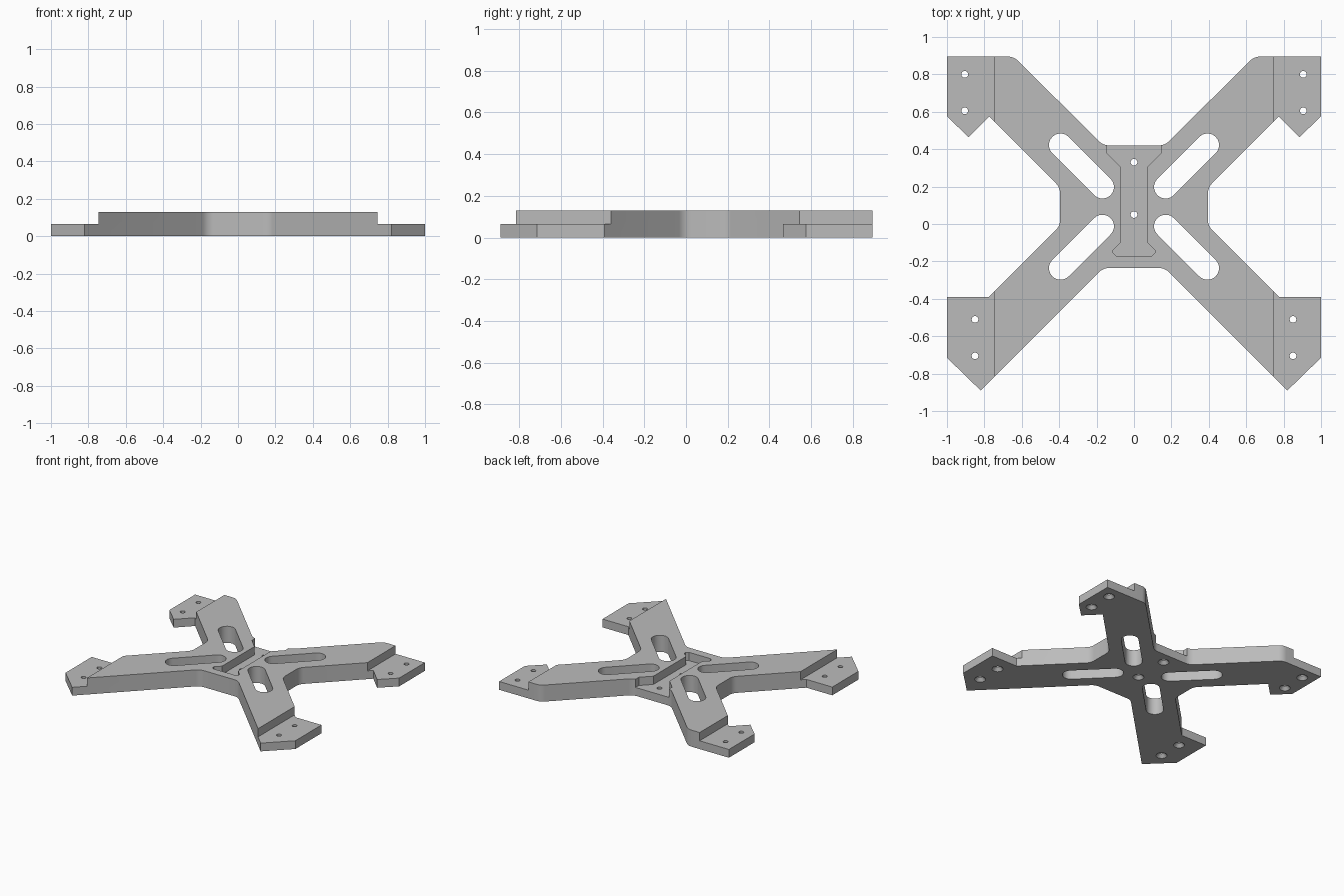
import bpy, bmesh
from math import pi, sin, cos, tan
from mathutils import Vector

if "Cube" in bpy.data.objects:
    bpy.data.objects.remove(bpy.data.objects["Cube"], do_unlink=True)

THICK, STEP = 0.13, 0.065

grey = bpy.data.materials.new("plain grey")
grey.use_nodes = True
grey.diffuse_color = (0.5, 0.5, 0.5, 1)
grey.node_tree.nodes["Principled BSDF"].inputs["Base Color"].default_value = (0.5, 0.5, 0.5, 1)


def rounded(points, steps=6):
    """Expand (x, y, radius) corners into an outline with filleted corners."""
    out = []
    for i, (x, y, r) in enumerate(points):
        p = Vector((x, y))
        if not r:
            out.append(p)
            continue
        a = (Vector(points[i - 1][:2]) - p).normalized()
        b = (Vector(points[(i + 1) % len(points)][:2]) - p).normalized()
        half = a.angle(b) / 2
        centre = p + (a + b).normalized() * (r / sin(half))
        start, end = p + a * (r / tan(half)), p + b * (r / tan(half))
        for k in range(steps + 1):
            d = (start.lerp(end, k / steps) - centre).normalized()
            out.append(centre + d * r)
    return out


def mirrored(half):
    return half + [(-x, y, r) for x, y, r in reversed(half)]


def prism(bm, outline, z0, z1):
    face = bm.faces.new([bm.verts.new((p[0], p[1], z0)) for p in outline])
    new = bmesh.ops.extrude_face_region(bm, geom=[face])["geom"]
    bmesh.ops.translate(bm, vec=(0, 0, z1 - z0),
                        verts=[v for v in new if isinstance(v, bmesh.types.BMVert)])


def make(name, bm):
    bmesh.ops.recalc_face_normals(bm, faces=bm.faces)
    mesh = bpy.data.meshes.new(name)
    bm.to_mesh(mesh)
    bm.free()
    mesh.materials.append(grey)
    obj = bpy.data.objects.new(name, mesh)
    bpy.context.collection.objects.link(obj)
    return obj


def slot(ax, ay, bx, by, r, n=10):
    """Capsule outline between two end centres."""
    a, b = Vector((ax, ay)), Vector((bx, by))
    d = (b - a).normalized()
    s = Vector((-d.y, d.x))
    arc = [pi * k / n for k in range(n + 1)]
    return ([b + (d * sin(t) - s * cos(t)) * r for t in arc] +
            [a + (s * cos(t) - d * sin(t)) * r for t in arc])


# X-shaped frame plate
half_plate = [(0.165, -0.235, 0.08), (0.82, -0.89, 0), (1, -0.715, 0),
              (1, -0.39, 0), (0.775, -0.39, 0), (0.395, -0.01, 0.08),
              (0.395, 0.195, 0.08), (0.775, 0.575, 0), (0.885, 0.465, 0),
              (1, 0.575, 0), (1, 0.895, 0), (0.642, 0.895, 0.08), (0.165, 0.42, 0.08)]
bm = bmesh.new()
prism(bm, rounded(mirrored(half_plate)), 0, THICK)
frame = make("frame_plate", bm)

# Lowered motor pads at the arm ends
pads = bmesh.new()
for s in (-1, 1):
    prism(pads, [(s * 0.745, -1.1), (s * 1.2, -1.1), (s * 1.2, 1.1), (s * 0.745, 1.1)],
          STEP, THICK + 0.1)

# Central channel, open at the back
half_channel = [(0.095, -0.17, 0), (0.112, -0.155, 0), (0.112, -0.14, 0), (0.07, -0.098, 0),
                (0.07, 0.305, 0), (0.145, 0.38, 0), (0.145, 0.6, 0)]
channel = bmesh.new()
prism(channel, rounded(mirrored(half_channel)), STEP, THICK + 0.1)

# Slots through each arm
slots = bmesh.new()
for s in (-1, 1):
    prism(slots, slot(s * 0.169, 0.198, s * 0.393, 0.422, 0.062), -0.1, THICK + 0.1)
    prism(slots, slot(s * 0.169, -0.012, s * 0.393, -0.236, 0.062), -0.1, THICK + 0.1)

# Screw holes, countersunk underneath
spots = [(0, 0.33), (0, 0.05)]
for s in (-1, 1):
    spots += [(s * 0.905, 0.8), (s * 0.905, 0.605), (s * 0.85, -0.51), (s * 0.85, -0.705)]
holes = bmesh.new()
N = 20
for x, y in spots:
    rings = [[holes.verts.new((x + r * cos(2 * pi * k / N), y + r * sin(2 * pi * k / N), z))
              for k in range(N)]
             for r, z in ((0.049, -0.01), (0.018, 0.025), (0.018, 0.3))]
    for low, high in zip(rings, rings[1:]):
        for k in range(N):
            j = (k + 1) % N
            holes.faces.new((low[k], low[j], high[j], high[k]))
    holes.faces.new(rings[0][::-1])
    holes.faces.new(rings[-1])

# Cut everything out of the plate
bpy.ops.object.select_all(action="DESELECT")
bpy.context.view_layer.objects.active = frame
frame.select_set(True)
for name, bm in (("pad_cutter", pads), ("channel_cutter", channel),
                 ("slot_cutter", slots), ("hole_cutter", holes)):
    cutter = make(name, bm)
    cutter.hide_render = True
    mod = frame.modifiers.new(name, "BOOLEAN")
    mod.operation, mod.solver, mod.object = "DIFFERENCE", "EXACT", cutter
    bpy.ops.object.modifier_apply(modifier=mod.name)
    bpy.data.objects.remove(cutter, do_unlink=True)

bpy.ops.object.shade_smooth_by_angle(angle=pi / 6)
